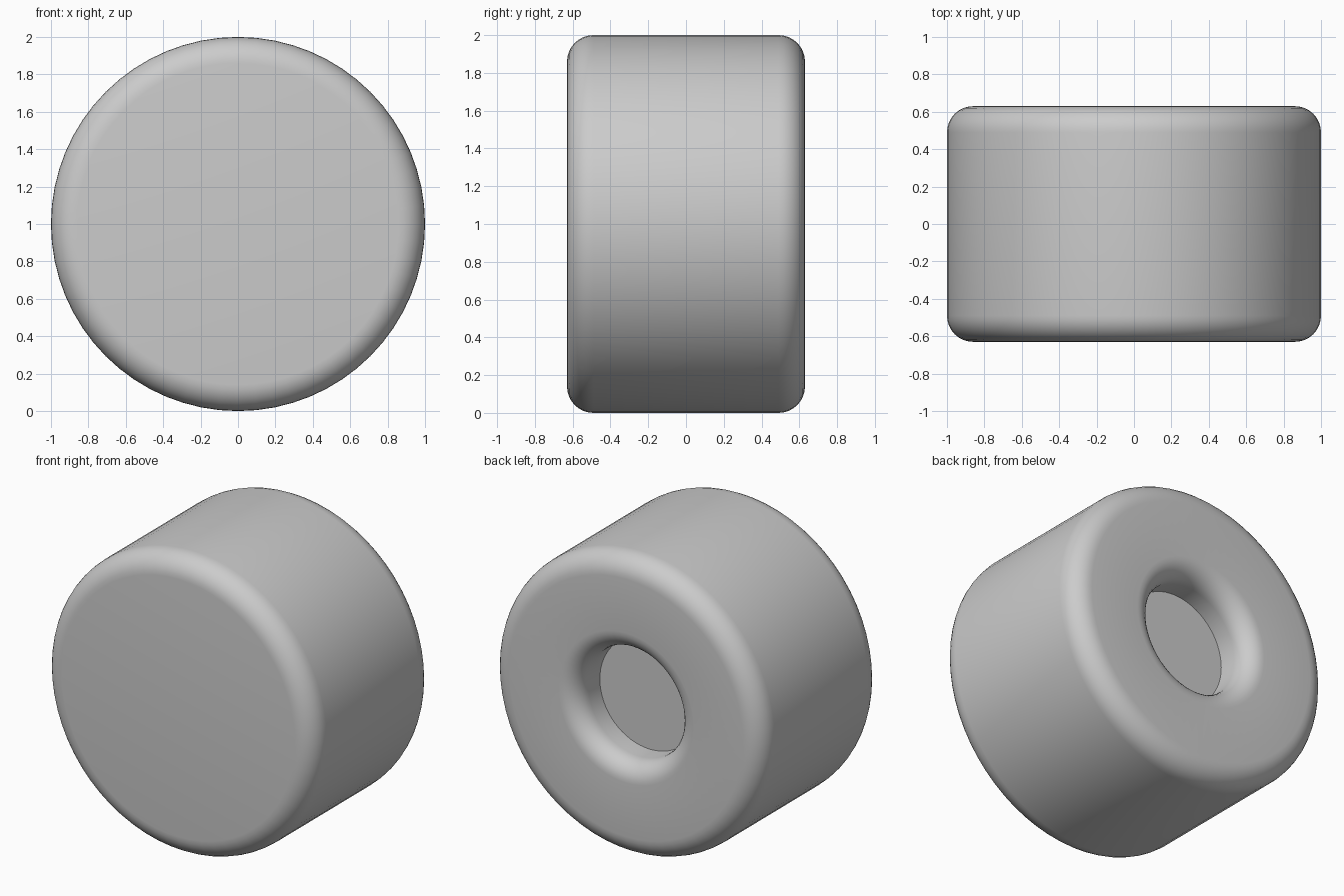
import bpy, bmesh
from math import pi, sin, cos, radians
from mathutils import Matrix

cube = bpy.data.objects.get("Cube")
if cube:
    bpy.data.objects.remove(cube)

SEGMENTS = 64
RADIUS, HALF_DEPTH, EDGE = 1.0, 0.63, 0.14
HOLE, HOLE_EDGE, HOLE_DEPTH = 0.37, 0.13, 0.25

grey = bpy.data.materials.new("grey")
grey.use_nodes = True
colour = (0.6, 0.6, 0.6, 1)
grey.diffuse_color = colour
grey.node_tree.nodes["Principled BSDF"].inputs["Base Color"].default_value = colour


def arc(r, y, size, start, end, steps=8):
    """Points of a rounded corner, centred on radius r and depth y."""
    angles = [start + (end - start) * i / steps for i in range(steps + 1)]
    return [(r + size * cos(a), y + size * sin(a)) for a in angles]


# Half section: front centre, outer edges, back recess
profile = [(0, -HALF_DEPTH)]
profile += arc(RADIUS - EDGE, EDGE - HALF_DEPTH, EDGE, -pi / 2, 0)
profile += arc(RADIUS - EDGE, HALF_DEPTH - EDGE, EDGE, 0, pi / 2)
profile += arc(HOLE + HOLE_EDGE, HALF_DEPTH - HOLE_EDGE, HOLE_EDGE, pi / 2, pi)
profile += [(HOLE, HALF_DEPTH - HOLE_DEPTH), (0, HALF_DEPTH - HOLE_DEPTH)]

# Spin the section around the front-to-back axis
bm = bmesh.new()
verts = [bm.verts.new((r, y, 0)) for r, y in profile]
edges = [bm.edges.new(pair) for pair in zip(verts, verts[1:])]
bmesh.ops.spin(bm, geom=verts + edges, cent=(0, 0, 0), axis=(0, 1, 0),
               angle=2 * pi, steps=SEGMENTS, use_merge=True)
bmesh.ops.remove_doubles(bm, verts=bm.verts, dist=0.0001)
bmesh.ops.recalc_face_normals(bm, faces=bm.faces)
bmesh.ops.transform(bm, matrix=Matrix.Translation((0, 0, RADIUS)), verts=bm.verts)

mesh = bpy.data.meshes.new("round_knob")
bm.to_mesh(mesh)
bm.free()
mesh.materials.append(grey)
knob = bpy.data.objects.new("round_knob", mesh)
bpy.context.collection.objects.link(knob)

# Smooth the rounded edges, keep the recess floor crisp
bpy.ops.object.select_all(action="DESELECT")
knob.select_set(True)
bpy.context.view_layer.objects.active = knob
bpy.ops.object.shade_smooth_by_angle(angle=radians(30))
